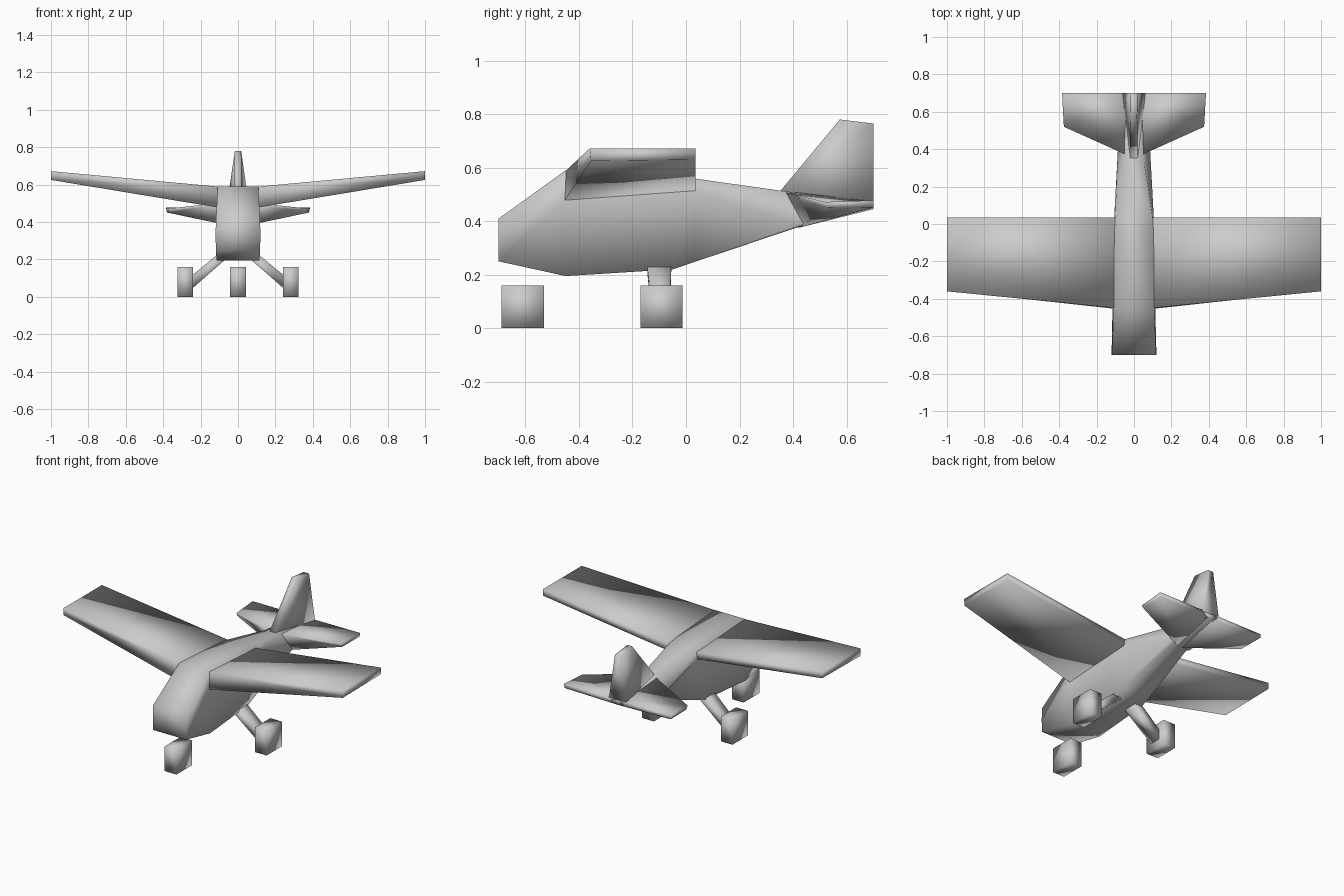
import bpy, bmesh

if "Cube" in bpy.data.objects:
    bpy.data.objects.remove(bpy.data.objects["Cube"])


def loft(name, rings, mirror=False):
    """Skin equal-sized rings of points, cap both ends, shade smooth."""
    bm = bmesh.new()
    loops = [[bm.verts.new(p) for p in ring] for ring in rings]
    n = len(loops[0])
    for a, b in zip(loops, loops[1:]):
        for i in range(n):
            j = (i + 1) % n
            bm.faces.new((a[i], a[j], b[j], b[i]))
    bm.faces.new(loops[0])
    bm.faces.new(loops[-1])
    bmesh.ops.recalc_face_normals(bm, faces=bm.faces)
    me = bpy.data.meshes.new(name)
    bm.to_mesh(me)
    bm.free()
    for p in me.polygons:
        p.use_smooth = True
    ob = bpy.data.objects.new(name, me)
    bpy.context.collection.objects.link(ob)
    if mirror:
        ob.modifiers.new("Mirror", 'MIRROR').use_mirror_merge = False
    return ob


def symmetric(half):
    """Complete a right-hand half ring by reflecting it across x = 0."""
    return half + [(-x, y, z) for x, y, z in reversed(half)]


def box(name, x0, x1, y0, y1, z0, z1, mirror=False):
    return loft(name, [[(x, y0, z0), (x, y1, z0), (x, y1, z1), (x, y0, z1)]
                       for x in (x0, x1)], mirror)


# Fuselage: nose, windscreen top, wing trailing edge, tail root, tail end
loft("fuselage", [symmetric(h) for h in (
    [(.118, -.70, .25), (.12, -.70, .33), (.118, -.70, .41)],
    [(.115, -.45, .195), (.114, -.46, .48), (.108, -.45, .59)],
    [(.105, -.05, .22), (.108, -.05, .50), (.105, -.05, .567)],
    [(.10, .03, .247), (.106, .03, .515), (.10, .03, .56)],
    [(.055, .42, .378), (.085, .42, .385), (.05, .36, .513)],
    [(.03, .70, .445), (.05, .70, .46), (.04, .70, .475)],
)])

# Wings: thick root rising to a thin tip
loft("wing", [
    [(.09, -.455, .475), (.09, .035, .512), (.09, .035, .558), (.09, -.45, .588)],
    [(1, -.355, .625), (1, .035, .63), (1, .035, .672), (1, -.36, .672)],
], True)

# Tailplane
loft("tailplane", [
    [(.02, .42, .375), (.02, .70, .445), (.02, .70, .477), (.02, .36, .51)],
    [(.375, .53, .45), (.38, .70, .452), (.385, .70, .478), (.375, .52, .472)],
], True)

# Fin: a wedge widest at its trailing base
loft("fin", [
    symmetric([(.02, .35, .51), (.062, .70, .47)]),
    symmetric([(.017, .575, .78), (.019, .70, .765)]),
])

# Block wheels
box("nose_wheel", -.042, .042, -.69, -.53, 0, .16)
box("main_wheel", .24, .324, -.17, -.013, 0, .16, True)

# Main gear struts
loft("gear_strut", [
    [(.05, -.145, .215), (.05, -.055, .215), (.105, -.055, .23), (.105, -.145, .23)],
    [(.245, -.13, .045), (.245, -.06, .045), (.245, -.06, .115), (.245, -.13, .115)],
], True)
